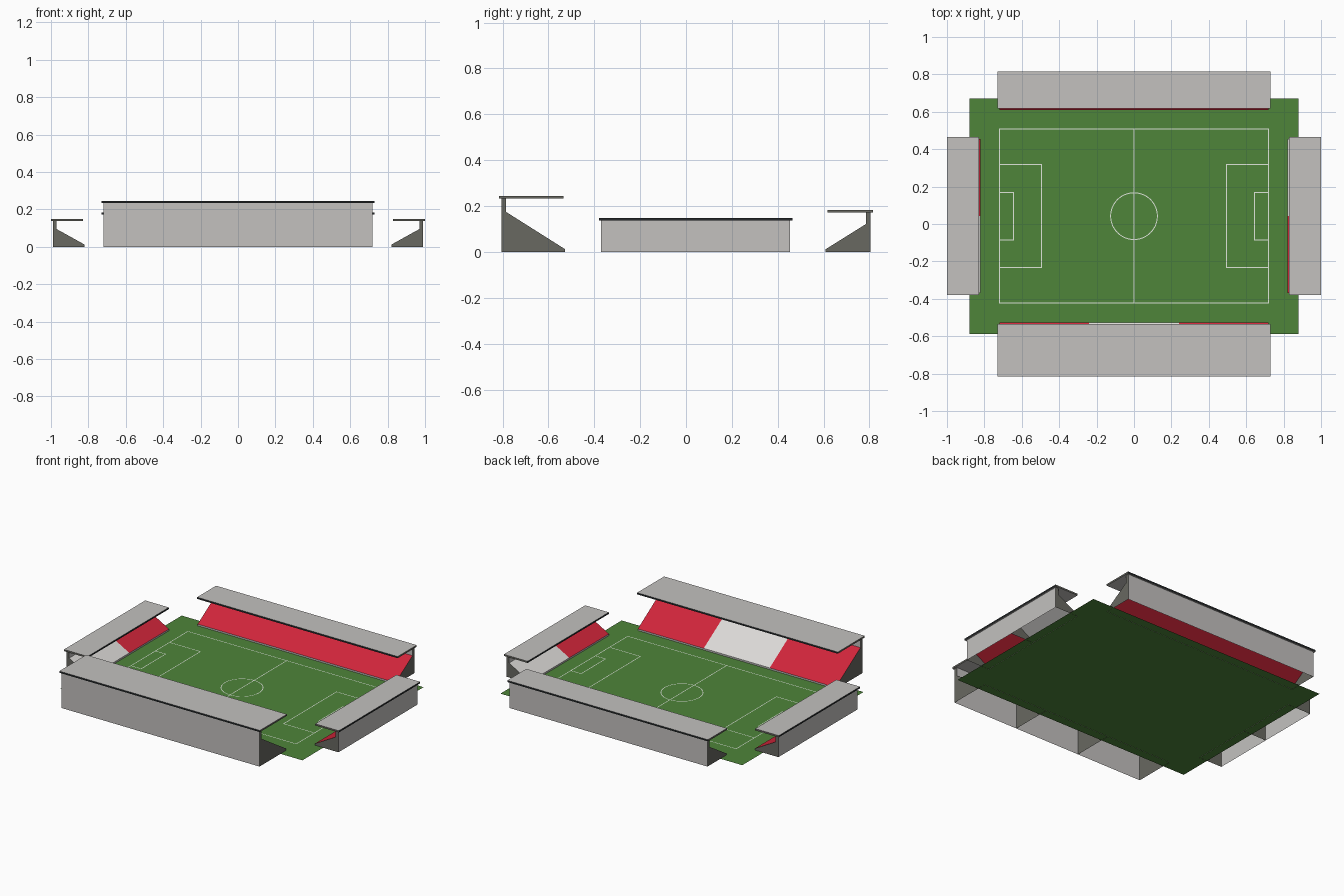
import bpy, bmesh, math

if "Cube" in bpy.data.objects:
    bpy.data.objects.remove(bpy.data.objects["Cube"])


def mat(name, r, g, b):
    def lin(c):
        c /= 255
        return c / 12.92 if c <= 0.04045 else ((c + 0.055) / 1.055) ** 2.4
    m = bpy.data.materials.new(name)
    m.diffuse_color = (lin(r), lin(g), lin(b), 1)
    m.use_nodes = True
    m.node_tree.nodes["Principled BSDF"].inputs["Base Color"].default_value = m.diffuse_color
    return m


GRASS = mat("grass green", 78, 133, 58)
LINE = mat("line white", 225, 232, 220)
RED = mat("seat red", 208, 37, 58)
WHITE = mat("seat white", 220, 218, 215)
GREY = mat("concrete grey", 195, 193, 191)
DARK = mat("end panel grey", 104, 104, 97)
BLACK = mat("fascia black", 38, 42, 44)


def finish(bm, name, mats):
    me = bpy.data.meshes.new(name)
    bm.to_mesh(me)
    bm.free()
    for m in mats:
        me.materials.append(m)
    ob = bpy.data.objects.new(name, me)
    bpy.context.collection.objects.link(ob)
    return ob


def extrude_profile(name, profile, u0, u1, place, side_mats, cap_mat, open_bottom=False):
    """Sweep a (v, z) profile along u; side_mats colours each profile edge in turn."""
    mats = list(dict.fromkeys(side_mats + [cap_mat]))
    bm = bmesh.new()
    rings = [[bm.verts.new((*place(u, v), z)) for v, z in profile] for u in (u0, u1)]
    n = len(profile)
    for ring in rings:
        bm.faces.new(ring).material_index = mats.index(cap_mat)
    for i in range(n):
        j = (i + 1) % n
        f = bm.faces.new((rings[0][i], rings[0][j], rings[1][j], rings[1][i]))
        f.material_index = mats.index(side_mats[i])
        bottom = f
    bmesh.ops.recalc_face_normals(bm, faces=bm.faces)
    if open_bottom:  # the last profile edge is the underside
        bmesh.ops.delete(bm, geom=[bottom], context='FACES_ONLY')
    return finish(bm, name, mats)


CY = 0.042  # pitch centre in y


def stand(name, place, front, back, slope_z, top_z, u0, u1, seats):
    """One hollow stand split into coloured seat blocks, with a flat roof."""
    wall = back - 0.02
    profile = [(front, 0), (front, 0.012), (wall, slope_z), (wall, top_z),
               (back, top_z), (back, 0)]
    step = (u1 - u0) / len(seats)
    for i, seat in enumerate(seats):
        extrude_profile(f"{name}_seating_block_{i + 1}", profile,
                        u0 + i * step, u0 + (i + 1) * step, place,
                        [GREY, seat, GREY, GREY, GREY, GREY], DARK, True)
    rf, rb = front + 0.008, back + 0.01
    roof = [(rf, top_z - 0.003), (rf, top_z + 0.008), (rb, top_z + 0.008), (rb, top_z - 0.003)]
    extrude_profile(f"{name}_roof", roof, u0 - 0.01, u1 + 0.01, place,
                    [BLACK, GREY, BLACK, GREY], DARK)


# Four stands
stand("front_stand", lambda u, v: (u, -v), 0.527, 0.805, 0.175, 0.236,
      -0.72, 0.72, [RED, WHITE, RED])
stand("back_stand", lambda u, v: (u, v), 0.609, 0.805, 0.122, 0.175,
      -0.72, 0.72, [RED])
stand("left_stand", lambda u, v: (-v, u), 0.82, 0.99, 0.095, 0.14,
      CY - 0.412, CY + 0.412, [WHITE, RED])
stand("right_stand", lambda u, v: (v, u), 0.82, 0.99, 0.095, 0.14,
      CY - 0.412, CY + 0.412, [RED, WHITE])


# Grass field
def add_rect(bm, x0, y0, x1, y1, z):
    bm.faces.new([bm.verts.new((x, y + CY, z))
                  for x, y in ((x0, y0), (x1, y0), (x1, y1), (x0, y1))])


bm = bmesh.new()
add_rect(bm, -0.88, -0.63, 0.88, 0.63, 0.001)
finish(bm, "grass_field", [GRASS])

# Painted pitch lines
W, Z = 0.0025, 0.003
bm = bmesh.new()


def line(x0, y0, x1, y1):
    add_rect(bm, min(x0, x1) - W, min(y0, y1) - W, max(x0, x1) + W, max(y0, y1) + W, Z)


L, H = 0.72, 0.465
for s in (-1, 1):
    line(-L, s * H, L, s * H)
    line(s * L, -H, s * L, H)
    for depth, half in ((0.225, 0.275), (0.075, 0.127)):  # penalty and goal areas
        x = s * (L - depth)
        line(x, -half, x, half)
        for t in (-1, 1):
            line(x, t * half, s * L, t * half)
line(0, -H, 0, H)

# Centre circle
N, R = 48, 0.125
rings = [[bm.verts.new((r * math.cos(2 * math.pi * i / N),
                        CY + r * math.sin(2 * math.pi * i / N), Z)) for i in range(N)]
         for r in (R - W, R + W)]
for i in range(N):
    j = (i + 1) % N
    bm.faces.new((rings[0][i], rings[1][i], rings[1][j], rings[0][j]))
finish(bm, "pitch_lines", [LINE])
